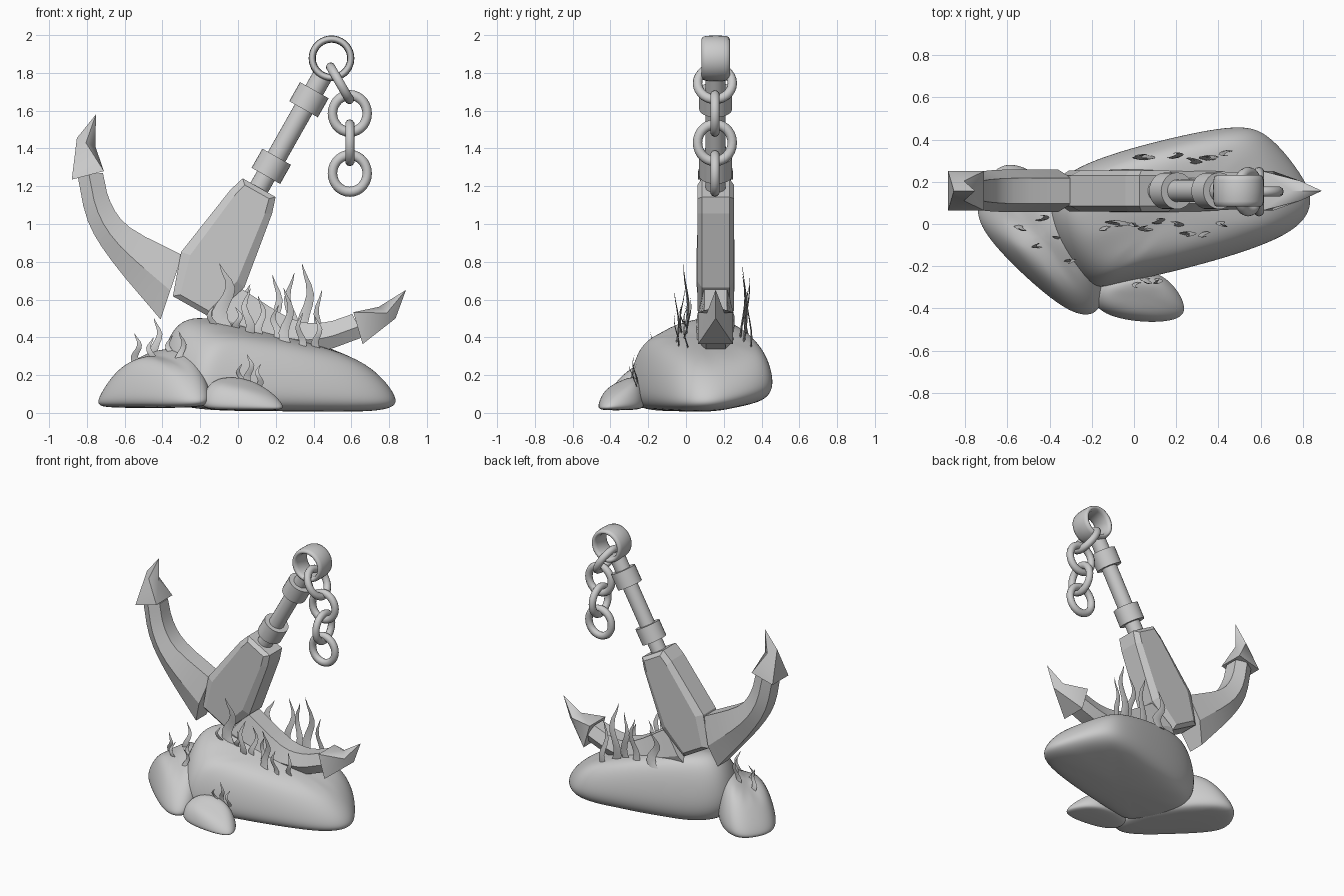
import bpy, bmesh, math
from mathutils import Vector

if "Cube" in bpy.data.objects:
    bpy.data.objects.remove(bpy.data.objects["Cube"])

TILT = math.radians(29.5)
U = Vector((math.sin(TILT), 0, math.cos(TILT)))     # along the shank
V = Vector((math.cos(TILT), 0, -math.sin(TILT)))    # across the shank
O = Vector((-0.24, 0.157, 0.57))                    # crown of the anchor


def local(v, u, y=0):
    return O + V * v + U * u + Vector((0, y, 0))


def mirrored(x, z, y, side):
    """Front-view point, flipped over the shank axis when side is -1."""
    d = Vector((x - O.x, 0, z - O.z))
    return local(side * d.dot(V), d.dot(U), y)


def build(name, verts, faces, smooth=None):
    me = bpy.data.meshes.new(name)
    me.from_pydata([tuple(v) for v in verts], [], faces)
    bm = bmesh.new()
    bm.from_mesh(me)
    bmesh.ops.recalc_face_normals(bm, faces=bm.faces)
    bm.to_mesh(me)
    bm.free()
    ob = bpy.data.objects.new(name, me)
    bpy.context.collection.objects.link(ob)
    if smooth:
        shade(ob, smooth)
    return ob


def shade(ob, angle=40):
    bpy.ops.object.select_all(action='DESELECT')
    ob.select_set(True)
    bpy.context.view_layer.objects.active = ob
    bpy.ops.object.shade_smooth_by_angle(angle=math.radians(angle))


def loft(name, rings, closed=False, smooth=None):
    n, m = len(rings[0]), len(rings)
    verts = [p for r in rings for p in r]
    faces = [(i * n + j, i * n + (j + 1) % n, (i + 1) % m * n + (j + 1) % n, (i + 1) % m * n + j)
             for i in range(m if closed else m - 1) for j in range(n)]
    if not closed:
        faces += [tuple(range(n))[::-1], tuple(range((m - 1) * n, m * n))]
    return build(name, verts, faces, smooth)


def cylinder(name, u0, u1, r):
    bpy.ops.mesh.primitive_cylinder_add(vertices=24, radius=r, depth=u1 - u0,
                                        location=local(0, (u0 + u1) / 2), rotation=(0, TILT, 0))
    ob = bpy.context.object
    ob.name = name
    shade(ob)


def spline(rows, steps=3):
    """Smooth curve through rows of numbers."""
    p = [[2 * a - b for a, b in zip(rows[0], rows[1])]] + rows
    p.append([2 * a - b for a, b in zip(rows[-1], rows[-2])])
    out = []
    for i in range(1, len(p) - 2):
        for k in range(steps):
            t = k / steps
            out.append([b + 0.5 * t * (c - a + t * (2 * a - 5 * b + 4 * c - d + t * (3 * (b - c) + d - a)))
                        for a, b, c, d in zip(*p[i - 1:i + 3])])
    return out + [rows[-1]]


# Shank and its two collars
cylinder("shank", 0.6, 1.41, 0.053)
for i, u in enumerate((0.845, 1.25)):
    cylinder(f"collar_{i + 1}", u - 0.058, u + 0.058, 0.087)

# Chamfered crown block
half = [(0.115, -0.01), (0.192, 0.215), (0.127, 0.63), (0.1, 0.715)]
outline = half + [(-v, u) for v, u in reversed(half)]
rings = []
for y, sv, su in ((-0.097, 0.74, 0.93), (-0.072, 1, 1), (0.072, 1, 1), (0.097, 0.74, 0.93)):
    rings.append([local(v * sv, 0.36 + (u - 0.36) * su, y) for v, u in outline])
loft("crown_block", rings)

# Arms and flukes, mirrored over the shank axis
ARM = spline([[-0.85, 1.26, -0.715, 1.27, 0.08], [-0.795, 1.015, -0.675, 1.115, 0.09],
              [-0.665, 0.80, -0.57, 0.98, 0.1], [-0.41, 0.495, -0.295, 0.835, 0.1]])
for side, tag in ((1, "left"), (-1, "right")):
    rings = []
    for ox, oz, ix, iz, w in ARM:
        mx, mz = ox + (ix - ox) * 0.45, oz + (iz - oz) * 0.45
        sec = [(ox, oz, -0.6 * w), (mx, mz, -w), (ix, iz, -0.6 * w),
               (ix, iz, 0.6 * w), (mx, mz, w), (ox, oz, 0.6 * w)]
        rings.append([mirrored(x, z, y, side) for x, z, y in sec])
    loft(tag + "_arm", rings, False, 24)
    pts = [(-0.88, 1.235, -0.093), (-0.71, 1.28, -0.093), (-0.71, 1.28, 0.093), (-0.88, 1.235, 0.093),
           (-0.853, 1.455, 0), (-0.755, 1.41, 0), (-0.805, 1.43, -0.047), (-0.805, 1.43, 0.047),
           (-0.752, 1.58, 0)]
    faces = [(0, 1, 2, 3), (0, 3, 4), (1, 5, 2), (0, 4, 6), (0, 6, 1), (1, 6, 5),
             (3, 7, 4), (3, 2, 7), (2, 5, 7), (4, 8, 6), (6, 8, 5), (4, 7, 8), (7, 5, 8)]
    build(tag + "_fluke", [mirrored(x, z, y, side) for x, z, y in pts], faces, 50)

# Wide top ring
prof = [(0.083, 0), (0.085, 0.05), (0.092, 0.07), (0.102, 0.075), (0.113, 0.07), (0.119, 0.05), (0.121, 0)]
prof += [(r, -y) for r, y in prof[-2:0:-1]]
rings = []
for k in range(36):
    a = math.tau * k / 36
    rings.append([(0.495 + r * math.cos(a), 0.157 + y, 1.877 + r * math.sin(a)) for r, y in prof])
loft("top_ring", rings, True, 80)

# Chain links: alternate facing sideways and forwards
for i, (x, z, turn, lean) in enumerate(((0.54, 1.745, 1, -30), (0.592, 1.585, 0, 0),
                                        (0.592, 1.43, 1, 0), (0.592, 1.268, 0, 0))):
    rings = []
    c, s = math.cos(math.radians(lean)), math.sin(math.radians(lean))
    for k in range(28):
        a = math.tau * k / 28
        ring = []
        for j in range(10):
            b = math.tau * j / 10
            r = 0.092 + 0.025 * math.cos(b)
            p, q, h = r * math.cos(a), 0.025 * math.sin(b), r * 1.06 * math.sin(a)
            dx, dy = (q, p) if turn else (p, q)
            ring.append((x + dx * c + h * s, 0.153 + dy, z - dx * s + h * c))
        rings.append(ring)
    loft(f"chain_link_{i + 1}", rings, True, 80)


# Smooth rocks: outline rings stacked under a sloping top, then subdivided
def rock(name, outline, height, base, grow, levels):
    n = len(outline)
    cx, cy = sum(p[0] for p in outline) / n, sum(p[1] for p in outline) / n
    rings = []
    for t, sc in levels:
        ring = []
        for px, py in outline:
            x, y = cx + (px - cx) * sc * grow, cy + (py - cy) * sc * grow
            b = base(x, y)
            ring.append((x, y, b + (height(x, y) - b) * t))
        rings.append(ring)
    ob = loft(name, rings)
    m = ob.modifiers.new("smooth", 'SUBSURF')
    m.levels = m.render_levels = 3
    shade(ob, 180)


rock("large_rock",
     [(-0.2, -0.3), (-0.1, -0.28), (0.31, -0.19), (0.75, -0.05), (0.84, 0.1), (0.78, 0.23), (0.62, 0.43),
      (0.48, 0.46), (0.17, 0.40), (-0.3, 0.27), (-0.42, 0.1), (-0.35, -0.12)],
     lambda x, y: 0.5 - 0.31 * max(0, x) - 0.3 * max(0, x - 0.6) + 0.2 * max(0, -0.1 - x) - 0.5 * max(0, -y),
     lambda x, y: max(0, y - 0.2) * 0.22, 1.05,
     ((0, 0.72), (0.14, 0.97), (0.45, 1.0), (0.9, 0.88), (1.03, 0.6)))
rock("left_rock",
     [(-0.75, 0.03), (-0.62, -0.14), (-0.38, -0.36), (-0.24, -0.43), (-0.15, -0.38), (-0.17, -0.15),
      (-0.33, 0.1), (-0.48, 0.25), (-0.62, 0.28), (-0.7, 0.18)],
     lambda x, y: 0.35 - 0.7 * max(0, -0.14 - y) - 0.85 * max(0, -0.5 - x) - 0.4 * max(0, y - 0.1),
     lambda x, y: 0.025, 1.06,
     ((0, 0.8), (0.14, 1.0), (0.45, 1.0), (0.88, 0.83), (1.02, 0.5)))
rock("small_rock",
     [(-0.17, -0.27), (-0.185, -0.41), (0.02, -0.46), (0.21, -0.45), (0.235, -0.38), (0.14, -0.24), (-0.02, -0.22)],
     lambda x, y: 0.2 - 0.3 * max(0, x) - 0.5 * max(0, -0.3 - y), lambda x, y: 0.013, 1.1,
     ((0, 0.8), (0.14, 1.0), (0.45, 1.0), (0.88, 0.84), (1.02, 0.5)))

# Wavy seaweed blades: x, y, base z, tip z, width
WEEDS = [(-0.07, 0.0, 0.45, 0.79, 0.085), (-0.14, -0.02, 0.43, 0.57, 0.04), (0.0, 0.0, 0.43, 0.56, 0.04),
         (0.05, -0.02, 0.40, 0.66, 0.05), (0.12, 0.015, 0.39, 0.62, 0.045), (0.2, 0.0, 0.38, 0.57, 0.045),
         (0.26, -0.05, 0.35, 0.66, 0.055), (0.33, -0.05, 0.33, 0.53, 0.04), (0.42, 0.0, 0.33, 0.51, 0.04),
         (0.04, 0.32, 0.41, 0.68, 0.075), (0.2, 0.325, 0.38, 0.73, 0.055), (0.28, 0.3, 0.38, 0.74, 0.055),
         (0.36, 0.31, 0.36, 0.79, 0.065), (0.43, 0.335, 0.32, 0.65, 0.045),
         (-0.535, -0.02, 0.26, 0.42, 0.04), (-0.46, -0.10, 0.25, 0.40, 0.04), (-0.43, 0.03, 0.28, 0.5, 0.045),
         (-0.36, -0.07, 0.27, 0.41, 0.04), (-0.3, -0.18, 0.25, 0.43, 0.04),
         (0.01, -0.29, 0.15, 0.26, 0.03), (0.06, -0.27, 0.15, 0.31, 0.04), (0.11, -0.27, 0.14, 0.26, 0.03)]
for i, (x, y, z0, z1, w) in enumerate(WEEDS):
    rings = []
    flip = 1 if i % 2 else -1
    for k in range(9):
        t = k / 8
        hw = w / 2 * (1 - t ** 1.8) + 0.001
        cx = x + flip * w * 0.35 * math.sin(t * 7.5)
        cy = y + 0.012 * math.sin(t * 5 + i)
        z = z0 + (z1 - z0) * t
        th = 0.2 * hw
        rings.append([(cx - hw, cy, z), (cx, cy - th, z), (cx + hw, cy, z), (cx, cy + th, z)])
    loft(f"seaweed_{i + 1}", rings, False, 40)
